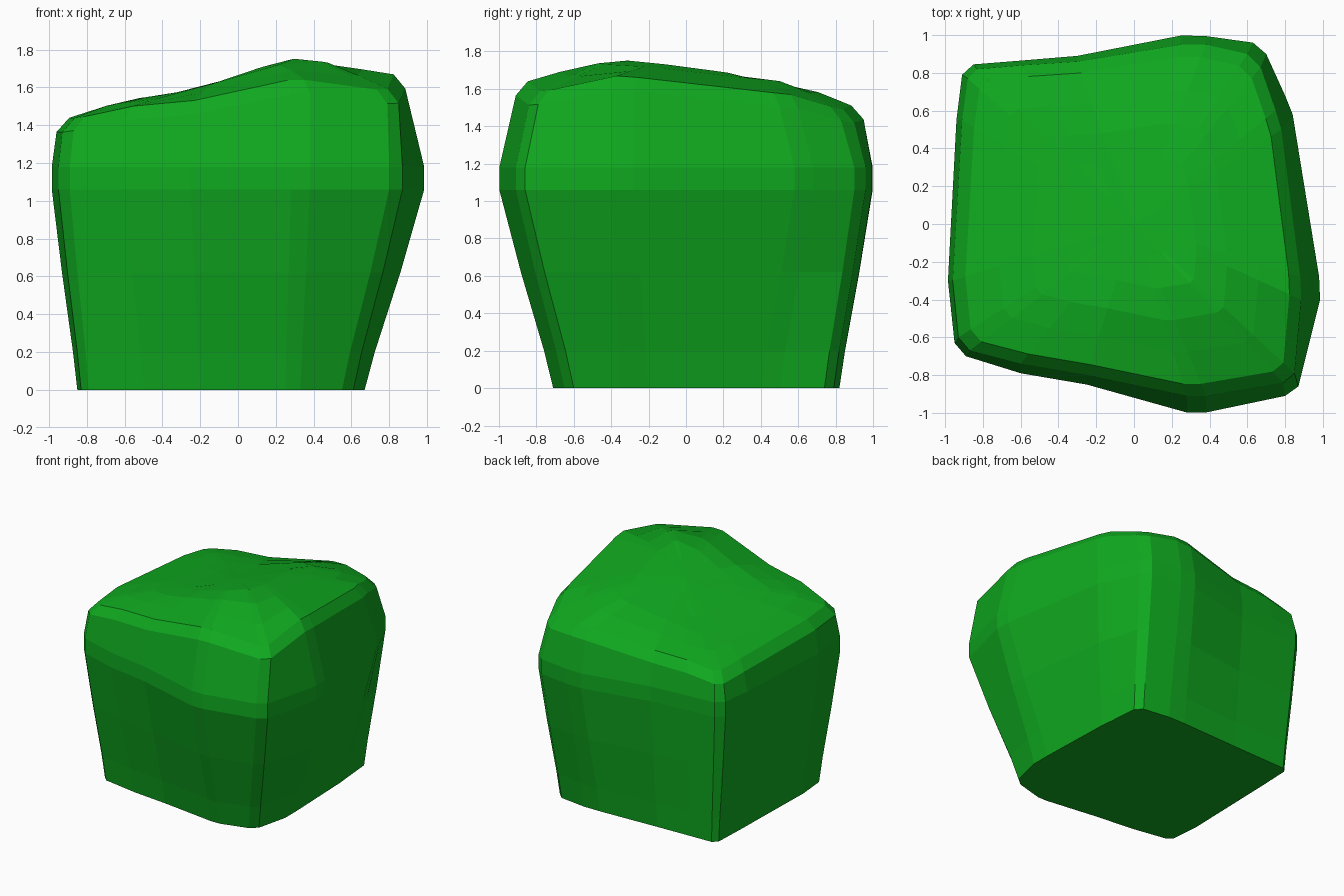
import bpy, bmesh

if "Cube" in bpy.data.objects:
    bpy.data.objects.remove(bpy.data.objects["Cube"])

# Outlines seen from above (22 points each): base, widest belt, upper edge
BASE = [(-.83, -.53), (-.79, -.57), (-.5, -.62), (-.2, -.65), (.25, -.71), (.33, -.71),
        (.55, -.65), (.61, -.6), (.67, -.35), (.67, -.2), (.65, .4), (.64, .5),
        (.62, .74), (.57, .79), (.35, .82), (.2, .82), (-.3, .8), (-.6, .79),
        (-.78, .785), (-.82, .75), (-.83, .5), (-.85, -.3)]
BELT = [(-.95, -.63), (-.89, -.7), (-.6, -.79), (-.25, -.85), (.28, -.998), (.38, -.998),
        (.8, -.91), (.87, -.86), (.985, -.4), (.98, -.28), (.84, .58), (.8, .68),
        (.7, .9), (.63, .96), (.38, .995), (.25, .998), (-.3, .89), (-.6, .865),
        (-.85, .845), (-.91, .79), (-.94, .55), (-.985, -.3)]
RIM = [(-.93, -.6), (-.87, -.67), (-.6, -.74), (-.25, -.8), (.28, -.91), (.38, -.91),
       (.79, -.84), (.85, -.79), (.885, -.4), (.88, -.28), (.78, .5), (.75, .6),
       (.67, .83), (.6, .9), (.38, .95), (.25, .95), (-.3, .86), (-.6, .84),
       (-.83, .82), (-.88, .77), (-.91, .55), (-.96, -.3)]

# Top surface: height along x, and drop along y (weaker towards the left)
RIDGE = [(-.9, 1.44), (-.6, 1.535), (-.4, 1.56), (-.2, 1.6), (0, 1.67), (.28, 1.755), (.37, 1.755), (.82, 1.67)]
DROP = [(-.84, .115), (-.47, .005), (-.35, 0), (0, .035), (.57, .125), (.9, .25)]
FADE = [(-.9, .4), (.33, 1)]


def sample(curve, t):
    if t <= curve[0][0]:
        return curve[0][1]
    for (a, va), (b, vb) in zip(curve, curve[1:]):
        if t <= b:
            return va + (vb - va) * (t - a) / (b - a)
    return curve[-1][1]


def height(x, y):
    return sample(RIDGE, x) - sample(DROP, y) * sample(FADE, x)


def mix(a, b, f):
    return [(p[0] + (q[0] - p[0]) * f, p[1] + (q[1] - p[1]) * f) for p, q in zip(a, b)]


# Side rings, from the base up to the belt
rings = [[(x, y, z) for x, y in mix(BASE, BELT, f)]
         for z, f in ((0, 0), (.2, .17), (.62, .6), (1.06, 1), (1.18, 1))]

# Chamfered rim and rings across the top
inset = [(x * .93, y * .93) for x, y in RIM]
rings.append([(x, y, height(*i) - .075) for (x, y), i in zip(RIM, inset)])
for s in (1, .8, .6, .4, .2):
    rings.append([(x * s, y * s, height(x * s, y * s)) for x, y in inset])

bm = bmesh.new()
loops = [[bm.verts.new(p) for p in ring] for ring in rings]
n = len(BASE)
for lo, hi in zip(loops, loops[1:]):
    for i in range(n):
        j = (i + 1) % n
        bm.faces.new((lo[i], lo[j], hi[j], hi[i]))
bm.faces.new(loops[0][::-1])
centre = bm.verts.new((0, 0, height(0, 0)))
for i in range(n):
    bm.faces.new((loops[-1][i], loops[-1][(i + 1) % n], centre))
bmesh.ops.recalc_face_normals(bm, faces=bm.faces)

mesh = bpy.data.meshes.new("bush")
bm.to_mesh(mesh)
bm.free()
bush = bpy.data.objects.new("bush", mesh)
bpy.context.collection.objects.link(bush)

# Leaf green
green = bpy.data.materials.new("leaf_green")
green.diffuse_color = (.005, .40, .014, 1)
green.use_nodes = True
green.node_tree.nodes["Principled BSDF"].inputs["Base Color"].default_value = green.diffuse_color
mesh.materials.append(green)
